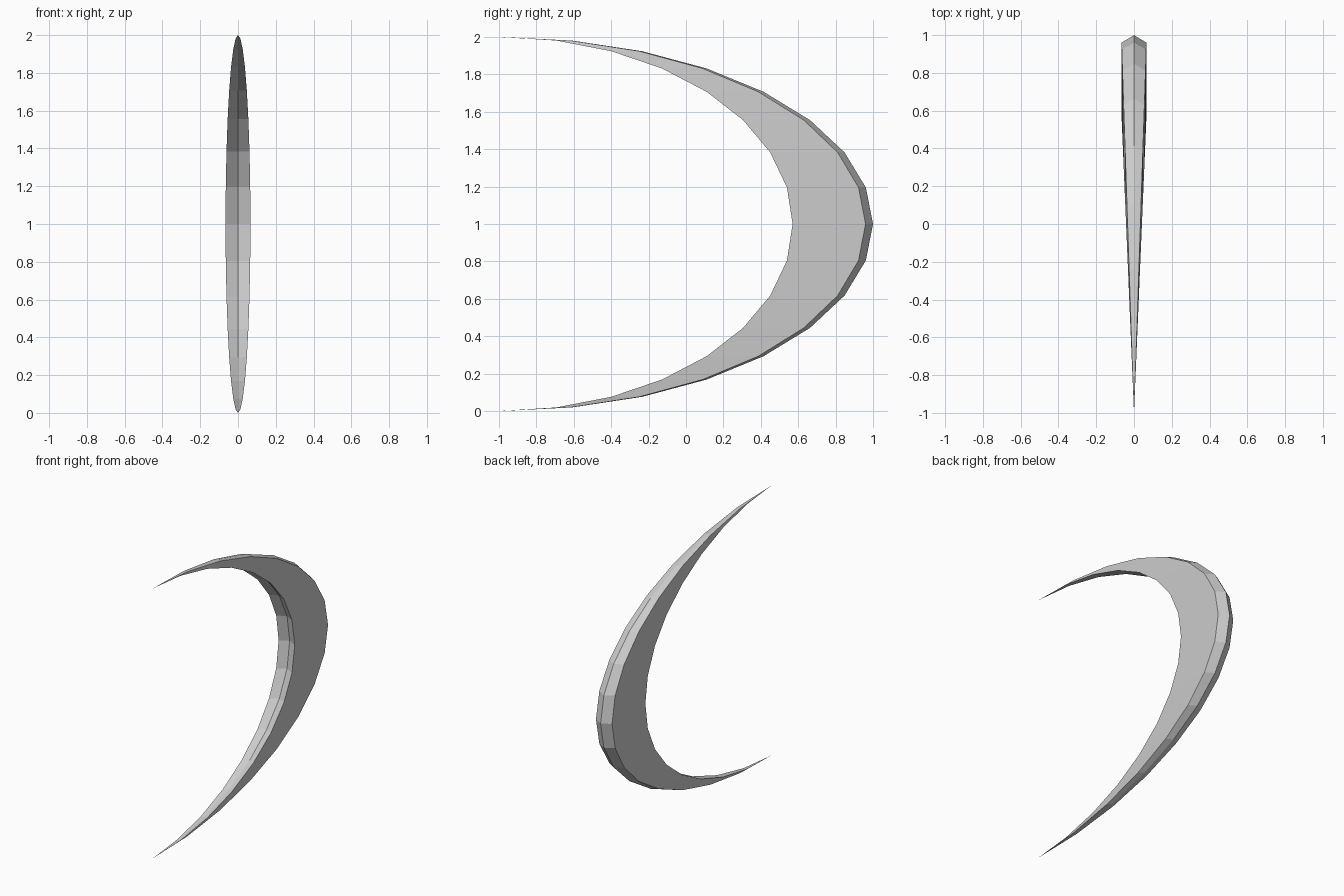
import bpy, bmesh, math

if "Cube" in bpy.data.objects:
    bpy.data.objects.remove(bpy.data.objects["Cube"])

# One plain grey
grey = bpy.data.materials.new("plain grey")
grey.diffuse_color = (0.6, 0.6, 0.6, 1)
grey.use_nodes = True
grey.node_tree.nodes["Principled BSDF"].inputs["Base Color"].default_value = grey.diffuse_color

# Chevron cross-section at the widest point: (half-width x, reach in y from the tips)
SECTION = [(0, 2.0), (0.066, 1.96), (0.066, 1.57),
           (0, 1.605), (-0.066, 1.57), (-0.066, 1.96)]
STEPS = 16

bm = bmesh.new()
lower_tip = bm.verts.new((0, -1, 0))
upper_tip = bm.verts.new((0, -1, 2))

# Rings sweep along a half ellipse, shrinking towards both tips
rings = []
for i in range(1, STEPS):
    a = -math.pi / 2 + math.pi * i / STEPS
    rings.append([bm.verts.new((x * math.cos(a), -1 + y * math.cos(a), 1 + math.sin(a)))
                  for x, y in SECTION])

# Skin between rings, then close the pointed ends
n = len(SECTION)
for r, s in zip(rings, rings[1:]):
    for k in range(n):
        m = (k + 1) % n
        bm.faces.new((r[k], r[m], s[m], s[k]))
for k in range(n):
    m = (k + 1) % n
    bm.faces.new((lower_tip, rings[0][m], rings[0][k]))
    bm.faces.new((upper_tip, rings[-1][k], rings[-1][m]))
bmesh.ops.recalc_face_normals(bm, faces=bm.faces[:])

mesh = bpy.data.meshes.new("crescent_blade")
bm.to_mesh(mesh)
bm.free()
mesh.materials.append(grey)
blade = bpy.data.objects.new("crescent_blade", mesh)
bpy.context.collection.objects.link(blade)
